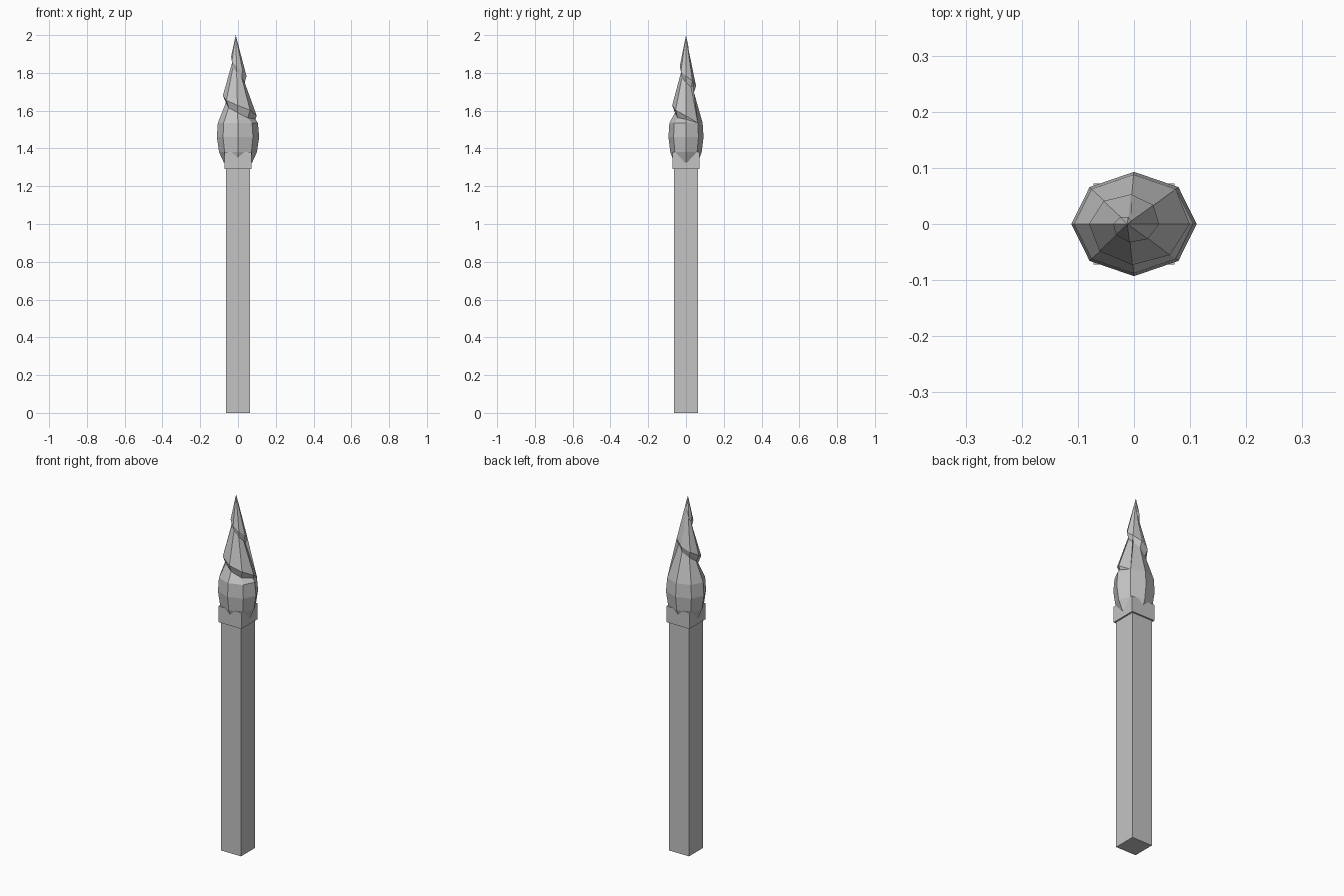
import bpy, bmesh, math

if "Cube" in bpy.data.objects:
    bpy.data.objects.remove(bpy.data.objects["Cube"])

mat = bpy.data.materials.new("plain grey")
mat.diffuse_color = (0.55, 0.55, 0.55, 1)
mat.use_nodes = True
mat.node_tree.nodes["Principled BSDF"].inputs["Base Color"].default_value = mat.diffuse_color


def finish(name, bm):
    bmesh.ops.recalc_face_normals(bm, faces=bm.faces[:])
    me = bpy.data.meshes.new(name)
    bm.to_mesh(me)
    bm.free()
    me.materials.append(mat)
    ob = bpy.data.objects.new(name, me)
    bpy.context.collection.objects.link(ob)
    return ob


def box(name, half, z0, z1):
    bm = bmesh.new()
    bmesh.ops.create_cube(bm, size=1)
    for v in bm.verts:
        v.co.x *= 2 * half
        v.co.y *= 2 * half
        v.co.z = z0 if v.co.z < 0 else z1
    return finish(name, bm)


# square handle and the collar around its top
box("handle", 0.063, 0, 1.30)
box("collar", 0.072, 1.29, 1.38)

# flame: eight-sided bulb topped by a spiral ledge that climbs clockwise
N = 8
bm = bmesh.new()


def point(i, r, z):
    a = math.radians(45 - 45 * i)
    shift = -0.012 * max(0, (z - 1.5) / 0.5)
    return bm.verts.new((r * math.cos(a) + shift, 0.83 * r * math.sin(a), z))


def face(*vs):
    unique = list(dict.fromkeys(vs))
    if len(unique) > 2:
        bm.faces.new(unique)


# bulb rings
rings = [[point(i, r, z) for i in range(N)] for z, r in
         ((1.325, 0.075), (1.38, 0.100), (1.46, 0.112), (1.535, 0.106))]
face(*rings[0])
for lo, hi in zip(rings, rings[1:]):
    for i in range(N):
        j = (i + 1) % N
        face(lo[i], lo[j], hi[j], hi[i])
bulb = rings[-1]

# spiral: a narrow neck below a wider lip, two turns
neck, lip = [], []
for i in range(2 * N + 1):
    z = 1.545 + 0.0258 * i - (0.004 if i < 2 else 0)
    r = 0.105 - 0.235 * (z - 1.55)
    if i == 0:
        neck.append(bulb[0])
        lip.append(bulb[0])
        continue
    fade = 0.35 if i == 1 else 1.0
    lip.append(point(i, r, z + 0.006))
    if i == 2 * N:
        neck.append(lip[-1])
    else:
        drop = 0.036 * (1 - 0.4 * i / 16) * fade
        neck.append(point(i, r * (1 - 0.2 * fade), max(z - drop, 1.545)))

tip = bm.verts.new((-0.012, 0, 2.0))
for i in range(N):
    face(bulb[i], bulb[(i + 1) % N], neck[i + 1], neck[i])
    face(lip[i], lip[i + 1], neck[i + N + 1], neck[i + N])
for i in range(2 * N):
    face(neck[i], neck[i + 1], lip[i + 1], lip[i])
for i in range(N, 2 * N):
    face(lip[i], lip[i + 1], tip)
# close the slits where the ledge starts and ends
face(bulb[0], neck[N], lip[N])
face(lip[N], lip[2 * N], tip)
finish("flame", bm)
